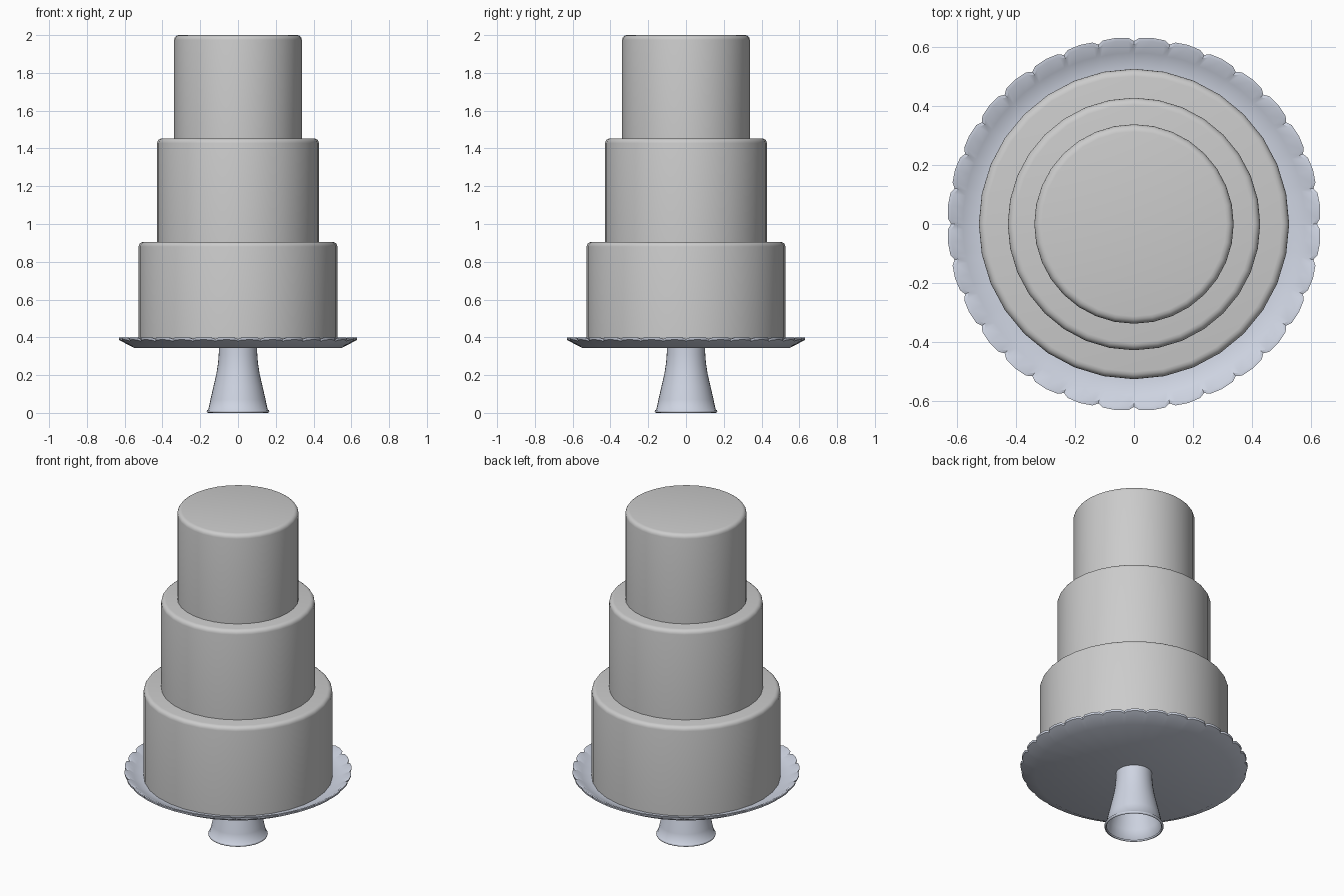
import bpy, bmesh, math

if "Cube" in bpy.data.objects:
    bpy.data.objects.remove(bpy.data.objects["Cube"])


def lathe(name, profile, angles, scallop=None, mat=None, sharp=35):
    """Revolve (radius, z, scallop weight) points around z."""
    bm = bmesh.new()
    n = len(angles)
    rings = []
    for r, z, w in profile:
        if r == 0:
            rings.append([bm.verts.new((0, 0, z))] * n)
            continue
        ring = []
        for i, a in enumerate(angles):
            dip = w * scallop[i % len(scallop)] if scallop else 0
            rr = r - dip
            ring.append(bm.verts.new((rr * math.cos(a), rr * math.sin(a), z - dip * 0.6)))
        rings.append(ring)
    for lo, hi in zip(rings, rings[1:]):
        for i in range(n):
            j = (i + 1) % n
            corners = list(dict.fromkeys([lo[i], lo[j], hi[j], hi[i]]))
            bm.faces.new(corners)
    me = bpy.data.meshes.new(name)
    bm.to_mesh(me)
    bm.free()
    ob = bpy.data.objects.new(name, me)
    bpy.context.collection.objects.link(ob)
    if mat:
        me.materials.append(mat)
    bpy.ops.object.select_all(action='DESELECT')
    ob.select_set(True)
    bpy.context.view_layer.objects.active = ob
    bpy.ops.object.shade_smooth_by_angle(angle=math.radians(sharp))
    return ob


def even(n):
    return [2 * math.pi * i / n for i in range(n)]


def tier(name, r, z0, z1, b=0.025):
    # straight wall with a rounded top edge
    edge = [(r - b + b * math.cos(t), z1 - b + b * math.sin(t), 0)
            for t in (math.pi / 2 * k / 4 for k in range(5))]
    lathe(name, [(0, z0, 0), (r, z0, 0)] + edge + [(0, z1, 0)], even(32))


china = bpy.data.materials.new("pale_blue_china")
china.diffuse_color = (0.62, 0.66, 0.76, 1)
china.use_nodes = True
china.node_tree.nodes["Principled BSDF"].inputs["Base Color"].default_value = china.diffuse_color

# cake tiers
tier("bottom_tier", 0.526, 0.36, 0.905)
tier("middle_tier", 0.428, 0.905, 1.453)
tier("top_tier", 0.338, 1.453, 2.0)

# plate with 32 scallops around the raised rim
steps, dips = (0, 0.15, 0.5, 0.85), (0.014, 0.003, 0, 0.003)
rim_angles = [2 * math.pi * (k + s) / 32 for k in range(32) for s in steps]
lathe("scalloped_plate",
      [(0, 0.344, 0), (0.55, 0.344, 0), (0.632, 0.388, 1), (0.634, 0.400, 1),
       (0.622, 0.400, 1), (0.58, 0.375, 0.2), (0.53, 0.36, 0), (0, 0.36, 0)],
      rim_angles, dips, china)

# hollow flared pedestal, open underneath
lathe("pedestal",
      [(0.152, 0.008, 0), (0.156, 0.0, 0), (0.164, 0.002, 0), (0.166, 0.008, 0),
       (0.163, 0.014, 0), (0.157, 0.018, 0), (0.146, 0.07, 0), (0.130, 0.14, 0),
       (0.115, 0.205, 0), (0.106, 0.26, 0), (0.102, 0.31, 0), (0.101, 0.346, 0)],
      even(32), None, china, 60)
